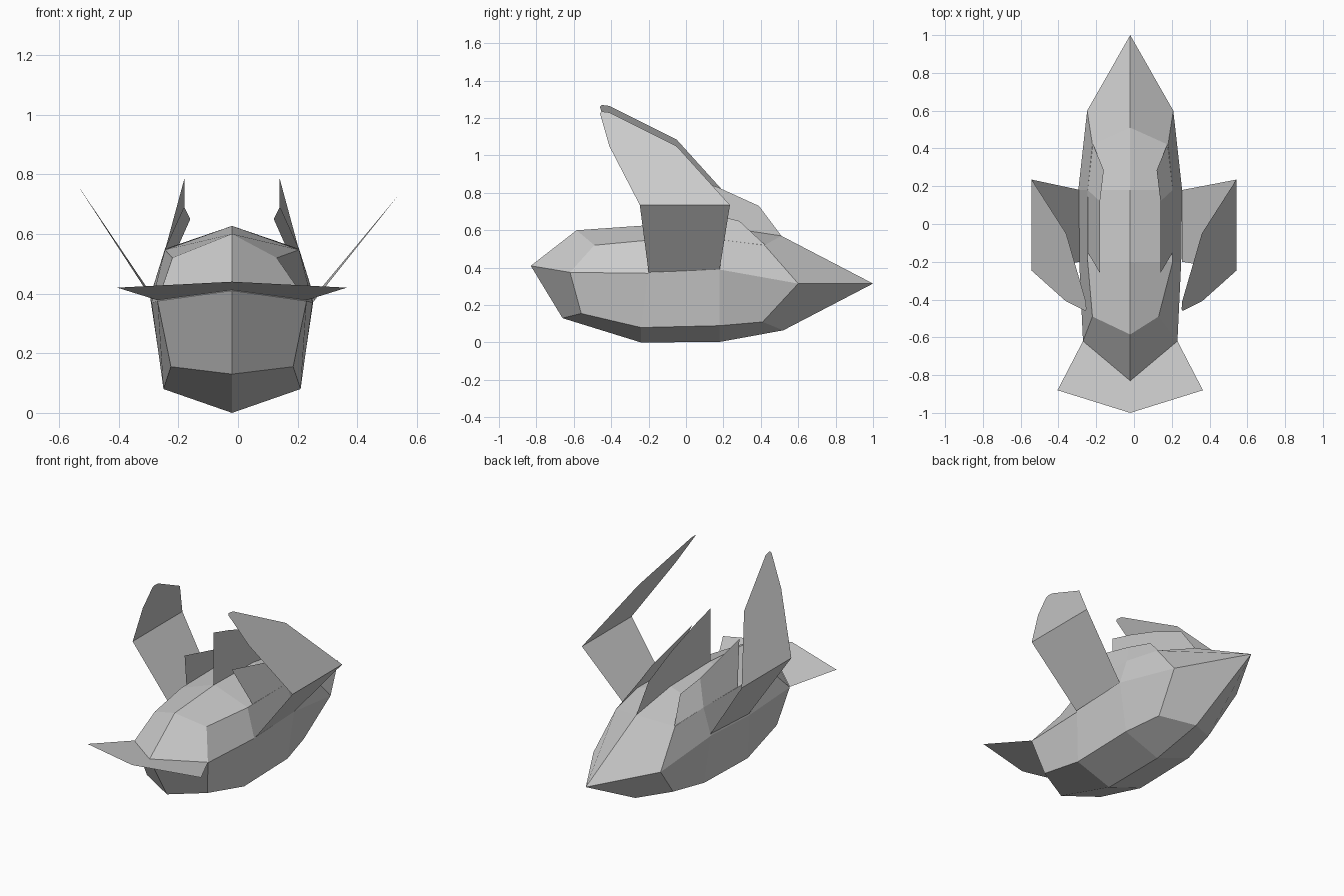
import bpy
import bmesh

cube = bpy.data.objects.get("Cube")
if cube:
    bpy.data.objects.remove(cube, do_unlink=True)

grey = bpy.data.materials.new("light_grey")
grey.use_nodes = True
colour = (0.6, 0.6, 0.6, 1)
grey.diffuse_color = colour
grey.node_tree.nodes["Principled BSDF"].inputs["Base Color"].default_value = colour

AXIS = -0.02  # the body's own centre line


def finish(bm, name, solid=False):
    """Turn a bmesh into a flat-shaded grey object."""
    if solid:
        bmesh.ops.remove_doubles(bm, verts=bm.verts, dist=0.0005)
        bmesh.ops.recalc_face_normals(bm, faces=bm.faces)
    mesh = bpy.data.meshes.new(name)
    bm.to_mesh(mesh)
    bm.free()
    mesh.materials.append(grey)
    obj = bpy.data.objects.new(name, mesh)
    bpy.context.collection.objects.link(obj)
    return obj


def add_face(bm, points):
    return bm.faces.new([bm.verts.new(p) for p in points])


def sheet(name, *panels):
    """Thin part made of one or more flat panels."""
    bm = bmesh.new()
    for panel in panels:
        add_face(bm, panel)
    bmesh.ops.remove_doubles(bm, verts=bm.verts, dist=0.0005)
    return finish(bm, name)


# Hull: five lengthwise lines per side (half width, y, z), closed by nose and tail points
top = [(0, -0.585, 0.6), (0, -0.2, 0.627), (0, 0.18, 0.62), (0, 0.51, 0.57)]
shoulder = [(0.175, -0.49, 0.52), (0.225, -0.2, 0.547), (0.225, 0.18, 0.55), (0.2, 0.42, 0.52)]
side = [(0.25, -0.62, 0.375), (0.27, -0.2, 0.37), (0.275, 0.18, 0.39), (0.228, 0.6, 0.315)]
bilge = [(0.205, -0.56, 0.155), (0.23, -0.24, 0.08), (0.23, 0.18, 0.09), (0.18, 0.41, 0.11)]
keel = [(0, -0.66, 0.13), (0, -0.24, 0), (0, 0.18, 0.003), (0, 0.52, 0.065)]
nose, tail = (0, -0.83, 0.41), (0, 1, 0.315)
lines = [top, shoulder, side, bilge, keel]

bm = bmesh.new()
for s in (-1, 1):
    def place(p):
        skew = -0.025 if p is shoulder[0] else 0  # front shoulders sit slightly off centre
        return (AXIS + s * p[0] + skew, p[1], p[2])

    for a, b in zip(lines, lines[1:]):
        for i in range(3):
            add_face(bm, [place(p) for p in (a[i], a[i + 1], b[i + 1], b[i])])
    for tip, i in ((nose, 0), (tail, 3)):
        add_face(bm, [place(p) for p in (tip, side[i], shoulder[i], top[i])])
        add_face(bm, [place(p) for p in (tip, side[i], bilge[i], keel[i])])
finish(bm, "hull", solid=True)

# Flat arrow-shaped plate under the nose
sheet("nose_plate", [(AXIS, -1, 0.44), (AXIS + 0.385, -0.88, 0.42), (AXIS + 0.25, -0.62, 0.378),
                     (AXIS, -0.83, 0.412), (AXIS - 0.25, -0.62, 0.378), (AXIS - 0.385, -0.88, 0.42)])

# Upright fin on the centre line
crest = [(0.51, 0.57), (0.39, 0.73), (0.17, 0.83), (-0.05, 0.905), (-0.21, 0.95),
         (-0.21, 0.62), (0.18, 0.61)]
sheet("centre_fin", [(AXIS, y, z) for y, z in crest])

# Side fins standing on the shoulders, and folded wings rising from the hull sides
for s, label, lift in ((1, "left", 0), (-1, "right", 0.035)):
    def fin(p):
        return (AXIS + s * p[0], p[1], p[2])

    base_front, base_mid, base_back = (0.225, -0.15, 0.545), (0.225, 0.18, 0.55), (0.2, 0.43, 0.515)
    apex, dip, heel = (0.16, -0.26, 0.785), (0.16, 0.12, 0.69), (0.14, 0.285, 0.65)
    sheet(label + "_fin",
          [fin(p) for p in (base_front, base_mid, dip, apex)],
          [fin(p) for p in (base_mid, base_back, heel, dip)])

    def blade(y, z):
        return (s * (0.542 - 0.58 * (z - 0.735)), y, z + lift)

    elbow = [blade(0.235, 0.735), blade(-0.247, 0.735)]
    root_x = 0.255 if s > 0 else 0.285
    root = [(s * root_x, -0.2, 0.375), (s * root_x, 0.18, 0.39)]
    outline = [(-0.41, 1.05), (-0.46, 1.225), (-0.45, 1.235), (-0.41, 1.23), (-0.05, 1.05)]
    sheet(label + "_wing", elbow + root, elbow + [blade(y, z) for y, z in outline])
